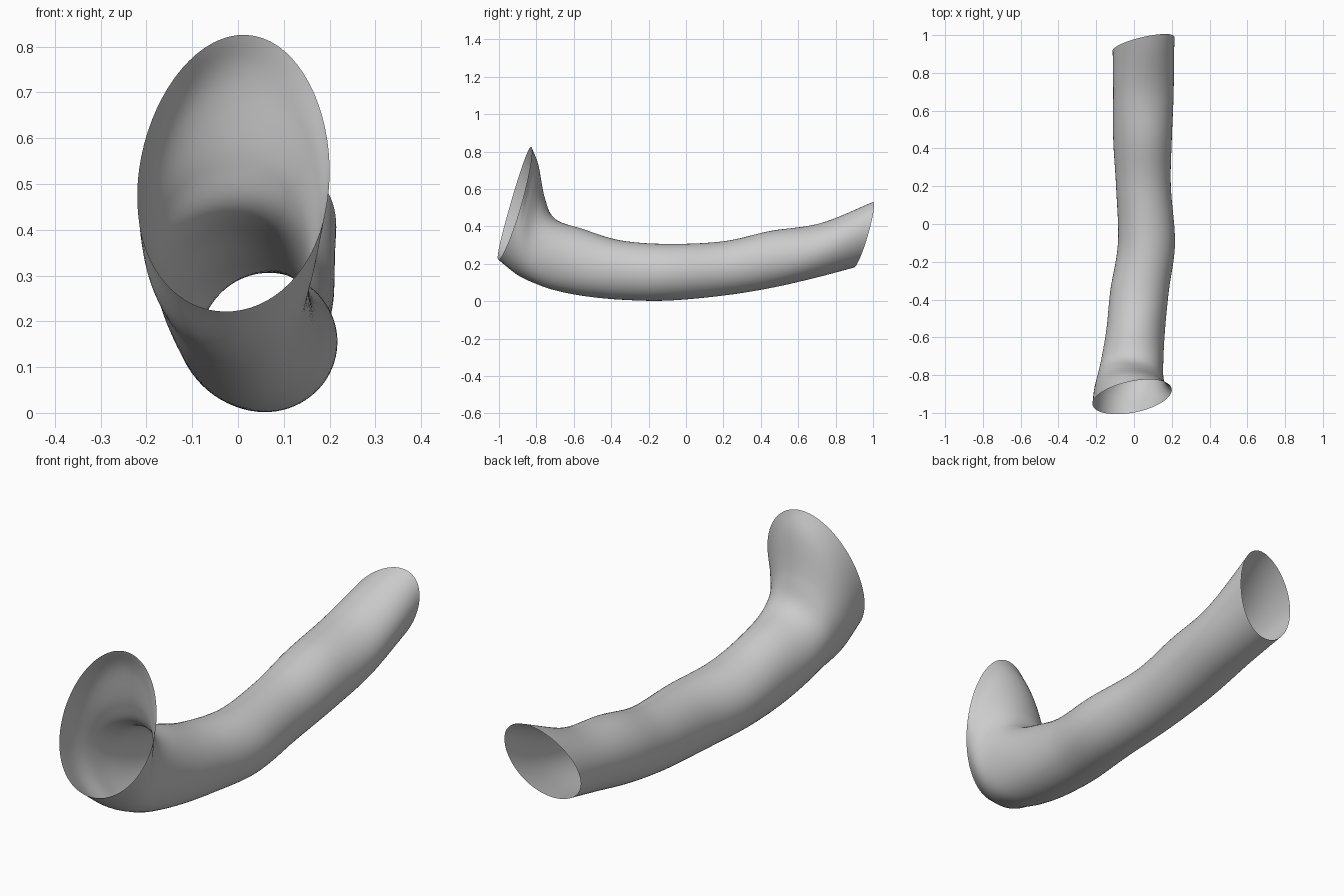
import bpy, bmesh, math
from mathutils import Vector as V

if "Cube" in bpy.data.objects:
    bpy.data.objects.remove(bpy.data.objects["Cube"])

# Cross-sections from flared front mouth to back end: top, right, bottom, left points
sections = [
    ((0, -.83, .825), (.2, -.88, .52), (-.01, -1, .222), (-.22, -.95, .48)),
    ((0, -.79, .73), (.18, -.865, .43), (0, -.9, .14), (-.21, -.87, .40)),
    ((0, -.755, .55), (.157, -.82, .33), (.01, -.8, .092), (-.19, -.79, .33)),
    ((0, -.7, .44), (.155, -.72, .27), (.02, -.7, .058), (-.17, -.7, .26)),
    ((.01, -.55, .385), (.165, -.55, .2), (.02, -.55, .028), (-.145, -.55, .21)),
    ((.03, -.35, .325), (.185, -.35, .17), (.04, -.35, .008), (-.125, -.35, .17)),
    ((.07, -.1, .306), (.217, -.1, .15), (.06, -.1, .003), (-.085, -.1, .155)),
    ((.05, .2, .32), (.195, .2, .175), (.05, .2, .03), (-.095, .2, .175)),
    ((.05, .45, .375), (.2, .45, .22), (.05, .45, .07), (-.11, .45, .22)),
    ((.05, .72, .417), (.21, .7, .27), (.05, .68, .122), (-.11, .7, .27)),
    ((.1, 1, .53), (.21, .975, .36), (.03, .9, .18), (-.11, .925, .34)),
]
SIDES, STEPS = 72, 9


def ring(section):
    """Smooth closed loop through the four points of a section."""
    t, r, b, l = (V(p) for p in section)
    centre, across, up = (t + r + b + l) / 4, (r - l) / 2, (t - b) / 2
    skew = (r + l - t - b) / 4
    angles = [2 * math.pi * i / SIDES for i in range(SIDES)]
    return [centre + across * math.cos(a) + up * math.sin(a) + skew * math.cos(2 * a)
            for a in angles]


def spline(a, b, c, d, t):
    """Smooth curve between b and c."""
    return b + 0.5 * t * (c - a + t * (2 * a - 5 * b + 4 * c - d + t * (3 * (b - c) + d - a)))


# Loft the sections into one open shell
rings = [ring(s) for s in sections]
rings = ([[2 * p - q for p, q in zip(rings[0], rings[1])]] + rings
         + [[2 * p - q for p, q in zip(rings[-1], rings[-2])]])
loops = []
for k in range(1, len(rings) - 2):
    last = k == len(rings) - 3
    for s in range(STEPS + last):
        loops.append([spline(*pts, s / STEPS) for pts in zip(*rings[k - 1:k + 3])])

bm = bmesh.new()
verts = [[bm.verts.new(p) for p in loop] for loop in loops]
for u, v in zip(verts, verts[1:]):
    for i in range(SIDES):
        j = (i + 1) % SIDES
        bm.faces.new((u[i], v[i], v[j], u[j])).smooth = True
bmesh.ops.recalc_face_normals(bm, faces=bm.faces)
mesh = bpy.data.meshes.new("bent_tube")
bm.to_mesh(mesh)
bm.free()
tube = bpy.data.objects.new("bent_tube", mesh)
bpy.context.collection.objects.link(tube)
